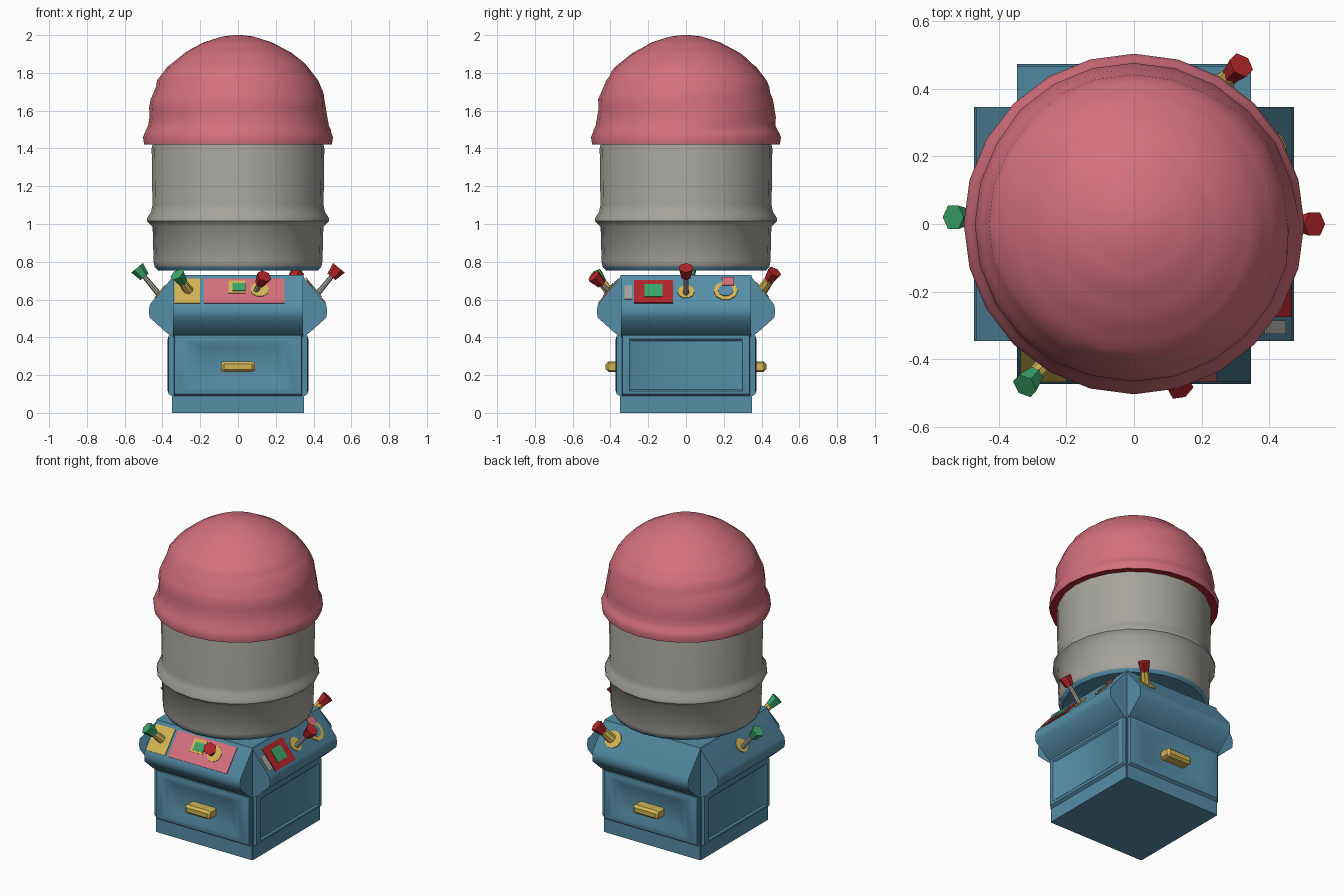
import bpy, bmesh, math
from mathutils import Vector, Matrix

if "Cube" in bpy.data.objects:
    bpy.data.objects.remove(bpy.data.objects["Cube"])

def mat(name, r, g, b):
    m = bpy.data.materials.new(name)
    m.diffuse_color = (r, g, b, 1)
    m.use_nodes = True
    m.node_tree.nodes["Principled BSDF"].inputs["Base Color"].default_value = m.diffuse_color
    return m

PINK = mat("pink", 0.66, 0.162, 0.202)
BLUE = mat("blue", 0.091, 0.27, 0.39)
GREY = mat("warm_grey", 0.38, 0.37, 0.335)
YELLOW = mat("yellow", 0.645, 0.456, 0.09)
RED = mat("red", 0.45, 0.018, 0.022)
GREEN = mat("green", 0.045, 0.376, 0.141)

def finish(name, bm, mats, angle=None):
    bmesh.ops.recalc_face_normals(bm, faces=bm.faces)
    me = bpy.data.meshes.new(name)
    bm.to_mesh(me)
    bm.free()
    for m in mats:
        me.materials.append(m)
    ob = bpy.data.objects.new(name, me)
    bpy.context.collection.objects.link(ob)
    if angle:
        bpy.ops.object.select_all(action='DESELECT')
        ob.select_set(True)
        bpy.context.view_layer.objects.active = ob
        bpy.ops.object.shade_smooth_by_angle(angle=math.radians(angle))
    return ob

def loft(bm, loops):
    """Skin closed loops of equal length and cap both ends."""
    rings = [[bm.verts.new(p) for p in loop] for loop in loops]
    n = len(rings[0])
    for a, b in zip(rings, rings[1:]):
        for i in range(n):
            bm.faces.new((a[i], a[(i + 1) % n], b[(i + 1) % n], b[i]))
    bm.faces.new(rings[0][::-1])
    bm.faces.new(rings[-1])

def circle(r, z, n=24, wobble=None):
    pts = []
    for i in range(n):
        t = 2 * math.pi * i / n
        q = r * (wobble(z, t) if wobble else 1)
        pts.append((q * math.cos(t), q * math.sin(t), z))
    return pts

# Cabinet: square base flaring into four sloped consoles
W = 0.345
def plus(e, z):
    q = [(W, -e), (W, -W), (e, -W)]
    pts = []
    for k in range(4):
        R = Matrix.Rotation(k * math.pi / 2, 3, 'Z')
        pts += [R @ Vector((x, y, z)) for x, y in q]
    return pts

bm = bmesh.new()
loft(bm, [plus(e, z) for e, z in [(.35, 0), (.35, .405), (.385, .43), (.468, .505),
                                  (.472, .54), (.466, .575), (.35, .715), (.346, .73)]])
finish("cabinet", bm, [BLUE], 42)

# Drum with a raised hoop
bm = bmesh.new()
loft(bm, [circle(r, z) for r, z in [(.425, .755), (.442, .775), (.447, .80), (.452, .985), (.482, 1.015),
                                    (.480, 1.035), (.460, 1.065), (.453, 1.10), (.457, 1.40), (.45, 1.43)]])
for f in bm.faces:
    f.material_index = 1 if f.calc_center_median().z < .78 else 0
finish("drum", bm, [GREY, BLUE], 45)

# Domed lid with a soft spiral ridge
PROFILE = [(.503, 1.46), (.477, 1.52), (.462, 1.66), (.425, 1.76), (.375, 1.83),
           (.285, 1.905), (.18, 1.962), (.08, 1.993)]
def swirl(z, t):
    if z < 1.5:
        return 1
    return 1 + .022 * (.5 - (z * 6 - t / (2 * math.pi)) % 1)
lid = [(.45, 1.425), (.497, 1.422)]
for (r0, z0), (r1, z1) in zip(PROFILE, PROFILE[1:]):
    lid += [(r0 + (r1 - r0) * j / 3, z0 + (z1 - z0) * j / 3) for j in range(3)]
lid += [PROFILE[-1], (.02, 2.0)]
bm = bmesh.new()
loft(bm, [circle(r, z, wobble=swirl) for r, z in lid])
for f in bm.faces:
    f.material_index = 1 if f.calc_center_median().z < 1.43 else 0
finish("domed_lid", bm, [PINK, RED], 45)

# Side frames: local front is -y, turned in quarter steps
SIDES = {"front": 0, "right": 1, "back": 2, "left": 3}
def turn(side):
    return Matrix.Rotation(SIDES[side] * math.pi / 2, 3, 'Z')

def rect(hx, z0, z1, y):
    return [(-hx, y, z0), (hx, y, z0), (hx, y, z1), (-hx, y, z1)]

# Raised lower panels with a sunken middle, drawer handles front and back
for side in SIDES:
    R = turn(side)
    drawer = side in ("front", "back")
    steps = [(.34, .085, .415, -.345), (.335, .10, .41, -.367), (.30, .115, .39, -.372)]
    if drawer:
        steps += [(.25, .13, .375, -.370), (.20, .17, .35, -.353)]
    else:
        steps += [(.285, .125, .38, -.362)]
    bm = bmesh.new()
    loft(bm, [[R @ Vector(p) for p in rect(*s)] for s in steps])
    finish(side + ("_drawer" if drawer else "_panel"), bm, [BLUE], 35)
    if drawer:
        bm = bmesh.new()
        loft(bm, [[R @ Vector((x, y, z)) for y, z in
                   [(-.35, .245 - h), (-.41, .245 - h), (o, .245 - h * .5),
                    (o, .245 + h * .5), (-.41, .245 + h), (-.35, .245 + h)]]
                  for x, h, o in [(-.09, .02, -.412), (-.075, .028, -.425),
                                  (.075, .028, -.425), (.09, .02, -.412)]])
        finish(side + "_handle", bm, [YELLOW])

# Points on the sloped console face
NORMAL = Vector((0, -.77, .64))
def slope(s, z, lift=0):
    return Vector((s, -(.466 - (z - .575) * .116 / .14), z)) + NORMAL * lift

def plate(name, side, outline, m, lift=.005):
    R = turn(side)
    bm = bmesh.new()
    loft(bm, [[R @ slope(s, z, h) for s, z in outline] for h in (lift - .005, lift)])
    finish(name, bm, [m])

def box(s0, s1, z0, z1):
    return [(s0, z0), (s1, z0), (s1, z1), (s0, z1)]

def disc(s, z, r, n=10):
    return [(s + r * math.cos(2 * math.pi * i / n), z + .77 * r * math.sin(2 * math.pi * i / n))
            for i in range(n)]

# Console plates and buttons
plate("front_pink_plate", "front", box(-.18, .245, .578, .708), PINK)
plate("front_yellow_plate", "front", box(-.335, -.20, .578, .708), YELLOW)
plate("front_button_surround", "front", box(-.05, .04, .63, .695), YELLOW, .008)
plate("front_button", "front", box(-.03, .04, .64, .68), GREEN, .012)
plate("front_lever_disc", "front", disc(.115, .65, .05), YELLOW, .008)
plate("right_red_plate", "right", box(-.275, -.07, .58, .70), RED)
plate("right_button", "right", box(-.22, -.125, .61, .675), GREEN, .01)
plate("right_grey_plate", "right", box(-.325, -.285, .60, .67), GREY)
plate("right_lever_disc", "right", disc(0, .64, .045), YELLOW)
plate("right_dial", "right", disc(.21, .645, .064), YELLOW)
plate("right_dial_middle", "right", disc(.21, .645, .04), BLUE, .008)
plate("right_dial_mark", "right", box(.19, .255, .67, .712), PINK, .010)
plate("left_lever_disc", "left", disc(-.02, .64, .045), YELLOW)
plate("back_lever_disc", "back", disc(-.24, .65, .055), YELLOW)

def rod(name, a, b, r0, r1, n, m):
    d = b - a
    M = Matrix.Translation((a + b) / 2) @ d.to_track_quat('Z', 'Y').to_matrix().to_4x4()
    bm = bmesh.new()
    bmesh.ops.create_cone(bm, cap_ends=True, segments=n, radius1=r0, radius2=r1,
                          depth=d.length, matrix=M)
    finish(name, bm, [m])

# Levers: stem plus a flared faceted knob
def lever(name, side, s, z, tip, stem_mat, stem_r, knob_mat):
    R = turn(side)
    a, b = R @ slope(s, z), R @ Vector((tip[0], -tip[1], tip[2]))
    d = (b - a).normalized()
    rod(name + "_stem", a, b, stem_r, stem_r * .8, 8, stem_mat)
    rod(name + "_knob", b - d * .032, b + d * .03, .027, .040, 6, knob_mat)

lever("front_left_lever", "front", -.26, .645, (-.308, .462, .713), YELLOW, .026, GREEN)
lever("front_lever", "front", .095, .645, (.128, .468, .705), GREY, .015, RED)
lever("right_lever", "right", 0, .63, (0, .515, .745), GREY, .015, RED)
lever("left_lever", "left", -.02, .63, (-.02, .515, .745), GREY, .015, GREEN)
lever("back_lever", "back", -.25, .65, (-.302, .455, .725), YELLOW, .030, RED)
